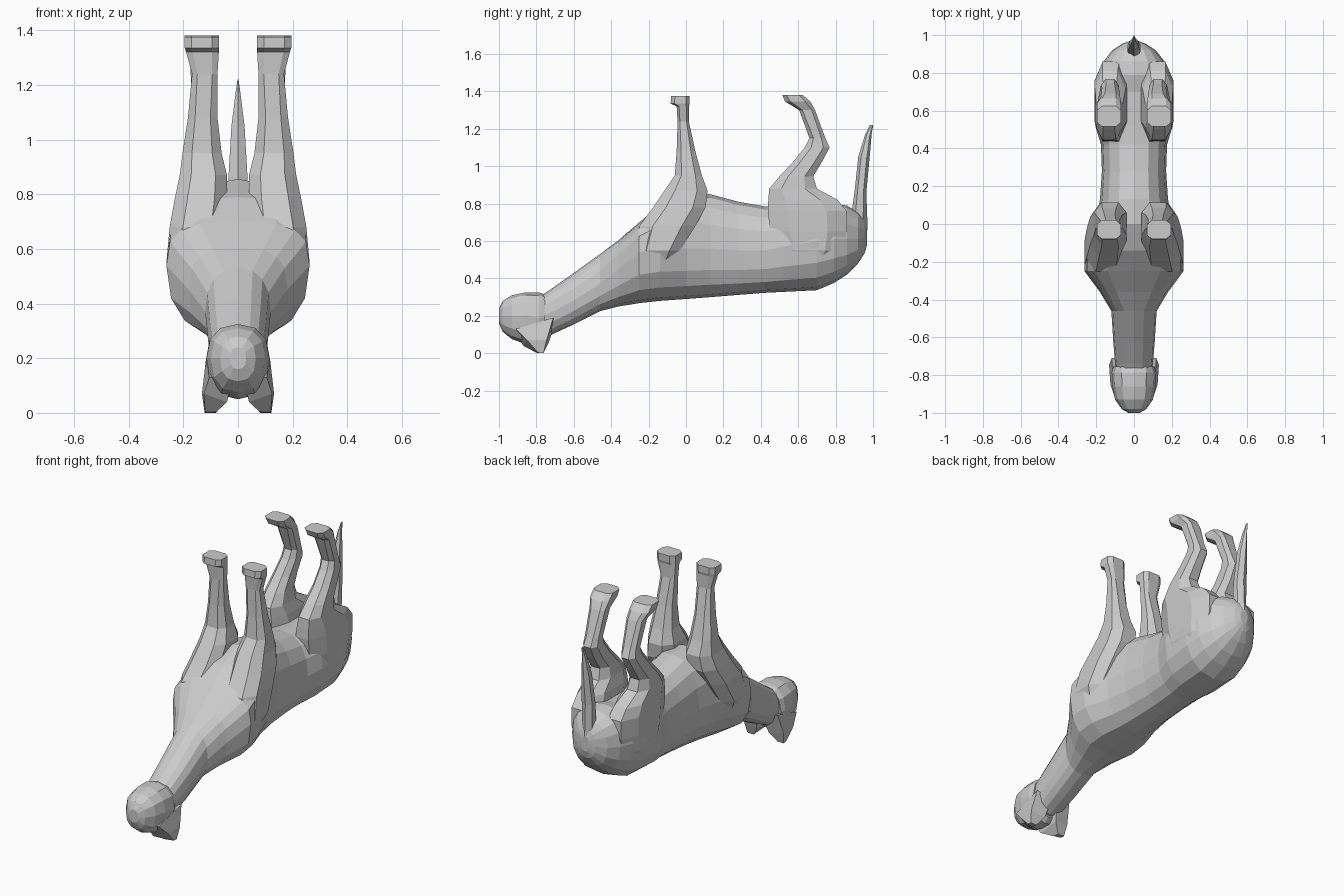
import bpy, bmesh
from math import sin, cos, tau


def spow(v, p):
    return abs(v) ** p * (1 if v >= 0 else -1)


def loft(name, rings):
    """Skin a list of equally long point rings into one flat-shaded mesh."""
    bm = bmesh.new()
    loops = [[bm.verts.new(p) for p in r] for r in rings]
    n = len(loops[0])
    for a, b in zip(loops, loops[1:]):
        for i in range(n):
            j = (i + 1) % n
            bm.faces.new((a[i], a[j], b[j], b[i]))
    bm.faces.new(loops[0])
    bm.faces.new(loops[-1])
    bmesh.ops.recalc_face_normals(bm, faces=bm.faces)
    me = bpy.data.meshes.new(name)
    bm.to_mesh(me)
    bm.free()
    ob = bpy.data.objects.new(name, me)
    bpy.context.collection.objects.link(ob)
    return ob


def body_ring(y, z0, z1, hw, zm, p=0.85, n=16):
    """Cross-section at y, widest at height zm; small p makes the upper half boxier."""
    pts = []
    for i in range(n):
        t = tau * i / n
        up = cos(t) > 1e-6
        q = p if up else 0.85
        z = zm + spow(cos(t), q) * ((z1 - zm) if up else (zm - z0))
        pts.append((hw * spow(sin(t), q), y, z))
    return pts


def leg_ring(z, y0, y1, x0, x1, p=0.7, n=8):
    """Horizontal cross-section filling the given y and x ranges."""
    k = cos(tau / (2 * n)) ** p
    pts = []
    for i in range(n):
        t = tau * (i + 0.5) / n
        pts.append(((x0 + x1) / 2 + (x1 - x0) / 2 * spow(cos(t), p) / k,
                    (y0 + y1) / 2 + (y1 - y0) / 2 * spow(sin(t), p) / k, z))
    return pts


def mirror(ob):
    ob.modifiers.new("mirror", 'MIRROR').use_axis[0] = True


# torso and neck: y, low z, high z, half width, widest z, boxiness
torso = [(-0.82, .09, .28, .085, .19), (-0.74, .09, .33, .10, .21),
         (-0.62, .145, .415, .11, .27), (-0.46, .225, .53, .12, .37),
         (-0.36, .25, .605, .18, .45, .7), (-0.25, .268, .70, .262, .54, .65),
         (-0.14, .28, .79, .258, .56, .65), (0.0, .29, .855, .205, .56, .75),
         (0.13, .30, .85, .18, .56), (0.28, .312, .81, .17, .55),
         (0.42, .323, .785, .175, .55), (0.52, .328, .78, .205, .57),
         (0.70, .337, .78, .21, .60), (0.79, .375, .80, .195, .61),
         (0.86, .42, .79, .162, .61), (0.92, .48, .755, .115, .61),
         (0.955, .535, .71, .06, .62), (0.968, .58, .67, .025, .63)]
loft("torso", [body_ring(*r) for r in torso])

# head: short rounded block
head = [(-1.0, .16, .24, .03, .20), (-0.98, .115, .28, .065, .20),
        (-0.93, .075, .31, .10, .20), (-0.86, .05, .325, .115, .20),
        (-0.785, .05, .325, .118, .19), (-0.755, .08, .315, .108, .19)]
loft("head", [body_ring(*r, n=12) for r in head])

# ears: flared out of the head, pointing down with a blunt edge
mirror(loft("ear", [
    [(.02, -.92, .13), (.105, -.91, .13), (.118, -.71, .19), (.02, -.70, .16)],
    [(.04, -.87, .04), (.125, -.85, .07), (.132, -.745, .07), (.04, -.735, .055)],
    [(.08, -.80, .003), (.12, -.79, .003), (.122, -.762, .0), (.08, -.762, .0)]]))

# front legs with shoulder: z, y range, x range
front = [(.42, -.25, -.10, .08, .20), (.55, -.27, -.03, .06, .262),
         (.68, -.25, .05, .05, .25), (.78, -.175, .105, .04, .232),
         (.87, -.115, .115, .04, .213), (.95, -.06, .085, .06, .203),
         (1.08, -.05, .05, .075, .183), (1.24, -.045, .015, .075, .168),
         (1.32, -.05, .015, .07, .19), (1.335, -.082, .02, .07, .195),
         (1.375, -.08, .02, .07, .195)]
mirror(loft("front_leg", [leg_ring(*r, p=.6 if r[0] > 1.2 else .75) for r in front]))

# hind legs with haunch and hock
hind = [(.46, .56, .76, .05, .17), (.55, .49, .83, .04, .205),
        (.65, .45, .86, .03, .21), (.76, .437, .86, .035, .21),
        (.82, .44, .81, .045, .207), (.88, .445, .70, .06, .20),
        (.945, .50, .68, .07, .195), (1.02, .57, .725, .08, .185),
        (1.10, .635, .768, .08, .175), (1.15, .66, .745, .08, .17),
        (1.30, .605, .69, .073, .175), (1.345, .53, .665, .07, .195),
        (1.38, .515, .625, .07, .195)]
mirror(loft("hind_leg", [leg_ring(*r, p=.6 if r[0] > 1.2 else .8) for r in hind]))

# tail: tapering spike
tail = [(.66, .88, .965, -.03, .03), (.86, .905, .96, -.035, .035),
        (1.05, .925, .978, -.024, .024), (1.17, .96, .99, -.009, .009),
        (1.22, .985, 1.0, -.002, .002)]
loft("tail", [leg_ring(*r, p=1.0, n=6) for r in tail])
